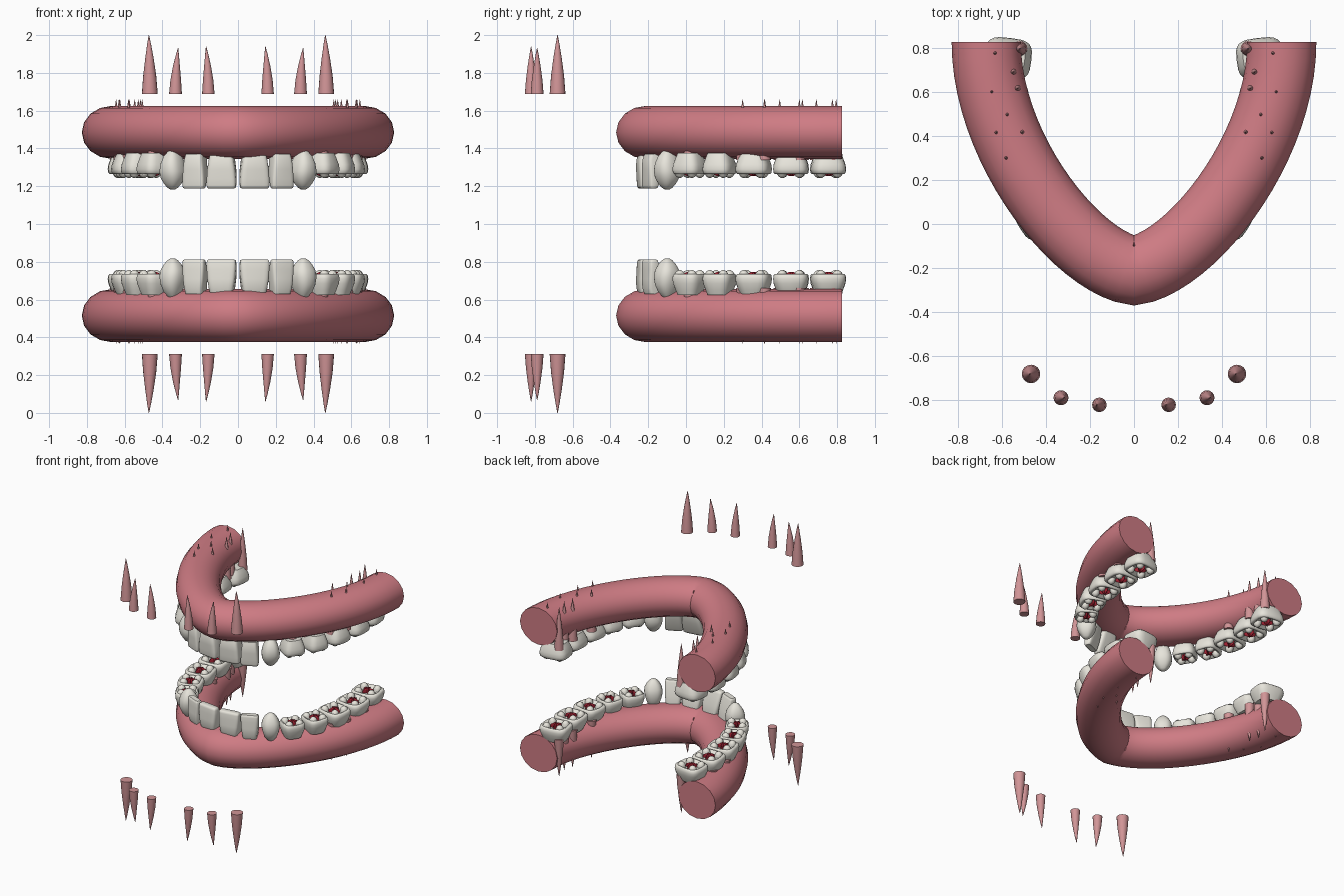
import bpy, bmesh, math
from mathutils import Vector, Matrix
from mathutils.geometry import interpolate_bezier

if "Cube" in bpy.data.objects:
    bpy.data.objects.remove(bpy.data.objects["Cube"])


def material(name, rgb):
    m = bpy.data.materials.new(name)
    m.diffuse_color = (*rgb, 1)
    m.use_nodes = True
    m.node_tree.nodes["Principled BSDF"].inputs["Base Color"].default_value = m.diffuse_color
    return m


GUM = material("gum_pink", (0.62, 0.20, 0.23))
ROOT = material("root_pink", (0.64, 0.30, 0.31))
ENAMEL = material("enamel", (0.80, 0.78, 0.71))
RED = material("fissure_red", (0.33, 0.015, 0.03))


def loft(name, rings, mat, place=Matrix(), upper=False, angle=40):
    """Skin rings of points, cap both ends; the upper jaw is the lower one reflected at z = 1."""
    bm = bmesh.new()
    rows = []
    for ring in rings:
        row = []
        for p in ring:
            q = place @ Vector(p)
            if upper:
                q.z = 2 - q.z
            row.append(bm.verts.new(q))
        rows.append(row)
    n = len(rows[0])
    for a, b in zip(rows, rows[1:]):
        for i in range(n):
            j = (i + 1) % n
            bm.faces.new((a[i], a[j], b[j], b[i]))
    bm.faces.new(rows[0])
    bm.faces.new(rows[-1])
    bmesh.ops.recalc_face_normals(bm, faces=bm.faces)
    me = bpy.data.meshes.new(name)
    bm.to_mesh(me)
    bm.free()
    me.materials.append(mat)
    ob = bpy.data.objects.new(name, me)
    bpy.context.collection.objects.link(ob)
    bpy.ops.object.select_all(action='DESELECT')
    ob.select_set(True)
    bpy.context.view_layer.objects.active = ob
    bpy.ops.object.shade_smooth_by_angle(angle=math.radians(angle))
    return ob


def oval(z, a, b, power=2.0, x=0, y=0, n=24):
    """Superellipse ring; a higher power gives a squarer outline."""
    out = []
    for i in range(n):
        t = 2 * math.pi * i / n
        c, s = math.cos(t), math.sin(t)
        out.append((x + a * math.copysign(abs(c) ** (2 / power), c),
                    y + b * math.copysign(abs(s) ** (2 / power), s), z))
    return out


def gum(upper):
    half = interpolate_bezier(Vector((0, -.213, 0)), Vector((.27, -.165, 0)),
                              Vector((.67, .35, 0)), Vector((.67, .825, 0)), 22)
    path = [Vector((-p.x, p.y, 0)) for p in reversed(half[1:])] + list(half)
    rings = []
    for i, p in enumerate(path):
        d = (path[min(i + 1, len(path) - 1)] - path[max(i - 1, 0)]).normalized()
        side = Vector((d.y, -d.x, 0))
        if i in (0, len(path) - 1):
            side = Vector((math.copysign(1, p.x), 0, 0)) * (-1 if i == 0 else 1)
            side = Vector((d.y, -d.x, 0)).project(side)
        rings.append([p + side * .157 * math.cos(t) + Vector((0, 0, .515 + .14 * math.sin(t)))
                      for t in (2 * math.pi * k / 16 for k in range(16))])
    loft("upper_gum" if upper else "lower_gum", rings, GUM, upper=upper)


def spike(name, x, y, z0, z1, r, upper, lean=0.0):
    """Tapered, slightly convex root."""
    rings = [oval(z0 + (z1 - z0) * t, r * k, r * k, x=x + lean * t * t, y=y, n=16)
             for t, k in ((0, 1), (.3, .83), (.6, .54), (.85, .24), (1, .03))]
    loft(name, rings, ROOT, upper=upper)


# front teeth: name, x, y, arch angle, half width, half depth
FRONT = [("central_incisor", .086, -.212, 8, .078, .050),
         ("lateral_incisor", .227, -.178, 24, .062, .046)]
# back teeth: name, x, y, arch angle, half length, half width
BACK = [("first_premolar", .445, .020, 57, .080, .082),
        ("second_premolar", .523, .178, 68, .080, .090),
        ("first_molar", .565, .358, 80, .092, .103),
        ("second_molar", .583, .556, 88, .095, .107),
        ("third_molar", .572, .752, 97, .092, .107)]
# root tips that break through the gum above each molar
TIPS = {"first_molar": [(.625, .415), (.507, .417), (.58, .30)],
        "second_molar": [(.645, .60), (.528, .616), (.575, .496)],
        "third_molar": [(.63, .775), (.517, .795), (.547, .69)]}


def tooth_frame(x, y, deg, side):
    m = Matrix.Translation((x, y, 0)) @ Matrix.Rotation(math.radians(deg), 4, 'Z')
    return Matrix.Scale(-1, 4, (1, 0, 0)) @ m if side < 0 else m


def incisor(name, frame, w, d, upper):
    rings = [oval(z, w * a, d * b, 5, y=y) for z, a, b, y in (
        (.63, .78, .95, .012), (.66, .86, 1.05, .006), (.71, .96, .95, 0), (.76, 1, .75, -.006),
        (.795, 1, .6, -.012), (.806, .97, .52, -.013), (.811, .90, .40, -.013))]
    loft(name, rings, ENAMEL, frame, upper)


def canine(name, frame, upper):
    rings = [oval(z, a, b, 2.5, y=y) for z, a, b, y in (
        (.612, .022, .025, .005), (.64, .042, .050, .003), (.68, .056, .064, 0), (.72, .064, .068, 0),
        (.755, .060, .060, 0), (.785, .045, .044, 0), (.808, .026, .026, 0), (.818, .010, .010, 0))]
    loft(name, rings, ENAMEL, frame, upper)


def back_tooth(name, frame, w, d, upper):
    # crown with a sunken chewing surface
    rings = [oval(z, w * k, d * k, p) for z, k, p in (
        (.625, .72, 3), (.65, .84, 3), (.685, .97, 3.3), (.71, 1, 3.5), (.728, .97, 3.5),
        (.735, .90, 3.5), (.733, .78, 3), (.718, .62, 2.5), (.712, .3, 2))]
    loft(name, rings, ENAMEL, frame, upper, 60)
    # four cusps
    for i, (u, v) in enumerate(((1, 1), (-1, 1), (-1, -1), (1, -1))):
        cusp = [oval(z, r, r, x=u * w * .48, y=v * d * .48, n=12)
                for z, r in ((.71, .030), (.735, .027), (.748, .019), (.756, .006))]
        loft(f"{name}_cusp_{i + 1}", cusp, ENAMEL, frame, upper)
    # red star-shaped fissure
    star = []
    for z, k in ((.712, 1), (.735, .85), (.746, .3)):
        star.append([(k * r * math.cos(math.pi * i / 5), k * r * math.sin(math.pi * i / 5), z)
                     for i in range(10) for r in [(.045, .017)[i % 2]]])
    loft(f"{name}_fissure", star, RED, frame, upper, 20)


for upper in (False, True):
    jaw = "upper" if upper else "lower"
    gum(upper)
    for side in (-1, 1):
        tag = f"{jaw}_{'right' if side > 0 else 'left'}"
        for name, x, y, deg, w, d in FRONT:
            incisor(f"{tag}_{name}", tooth_frame(x, y, deg, side), w, d, upper)
        canine(f"{tag}_canine", tooth_frame(.346, -.100, 40, side), upper)
        for name, x, y, deg, w, d in BACK:
            back_tooth(f"{tag}_{name}", tooth_frame(x, y, deg, side), w, d, upper)
            tips = TIPS.get(name, [(x, y)])
            for i, (tx, ty) in enumerate(tips):
                tip = (.342 if upper else .368) if len(tips) > 1 else .42
                spike(f"{tag}_{name}_root_{i + 1}", side * tx, ty, .66, tip, .034, upper)
        # detached front roots
        for name, x, y, z1, r, lean in (("central_incisor", .157, -.82, .06, .033, -.012),
                                        ("lateral_incisor", .331, -.788, .068, .034, .014),
                                        ("canine", .467, -.68, 0, .042, -.005)):
            spike(f"{tag}_{name}_root", side * x, y, .312, z1, r, upper, lean)
